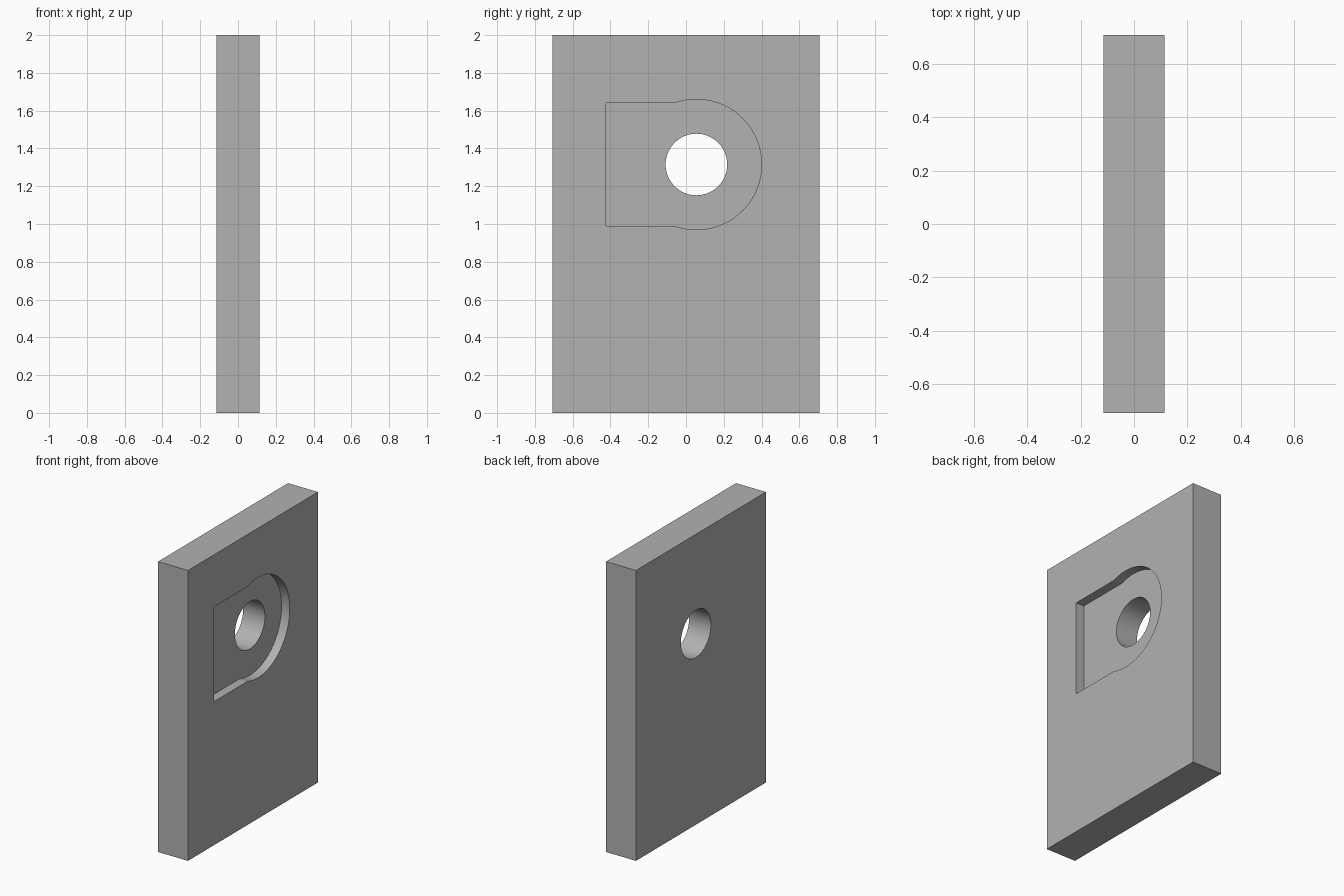
import bpy, bmesh, math

if "Cube" in bpy.data.objects:
    bpy.data.objects.remove(bpy.data.objects["Cube"], do_unlink=True)

THICK, WIDTH, HEIGHT = 0.228, 1.414, 2.0
HOLE_Y, HOLE_Z, HOLE_R = 0.055, 1.315, 0.163
POCKET_R, POCKET_HALF, POCKET_END, POCKET_DEPTH = 0.345, 0.326, -0.423, 0.062

grey = bpy.data.materials.new("plain grey")
grey.use_nodes = True
grey.diffuse_color = (0.445, 0.445, 0.445, 1)
grey.node_tree.nodes["Principled BSDF"].inputs["Base Color"].default_value = grey.diffuse_color


def prism(name, outline, x0, x1):
    """Extrude a (y, z) outline along x."""
    bm = bmesh.new()
    base = bm.faces.new([bm.verts.new((x0, y, z)) for y, z in outline])
    ext = bmesh.ops.extrude_face_region(bm, geom=[base])
    moved = [v for v in ext["geom"] if isinstance(v, bmesh.types.BMVert)]
    bmesh.ops.translate(bm, verts=moved, vec=(x1 - x0, 0, 0))
    bmesh.ops.recalc_face_normals(bm, faces=bm.faces)
    mesh = bpy.data.meshes.new(name)
    bm.to_mesh(mesh)
    bm.free()
    mesh.materials.append(grey)
    obj = bpy.data.objects.new(name, mesh)
    bpy.context.collection.objects.link(obj)
    return obj


def arc(radius, start, end, steps):
    angles = [start + (end - start) * i / steps for i in range(steps + 1)]
    return [(HOLE_Y + radius * math.cos(a), HOLE_Z + radius * math.sin(a)) for a in angles]


# Rectangular slab
w = WIDTH / 2
plate = prism("plate", [(-w, 0), (w, 0), (w, HEIGHT), (-w, HEIGHT)], -THICK / 2, THICK / 2)

# Shallow pocket: round end joined to a slightly narrower square end
meet = math.pi - math.asin(POCKET_HALF / POCKET_R)
outline = arc(POCKET_R, -meet, meet, 72)
outline += [(POCKET_END, HOLE_Z + POCKET_HALF), (POCKET_END, HOLE_Z - POCKET_HALF)]
pocket = prism("pocket_cutter", outline, THICK / 2 - POCKET_DEPTH, THICK)

# Round through hole
hole = prism("hole_cutter", arc(HOLE_R, 0, 2 * math.pi, 64)[:-1], -THICK, THICK)

# Cut both shapes out of the slab
for cutter in (pocket, hole):
    cutter.hide_render = True
    mod = plate.modifiers.new(cutter.name, "BOOLEAN")
    mod.operation = "DIFFERENCE"
    mod.solver = "EXACT"
    mod.object = cutter
bpy.ops.object.select_all(action="DESELECT")
bpy.context.view_layer.objects.active = plate
plate.select_set(True)
for mod in list(plate.modifiers):
    bpy.ops.object.modifier_apply(modifier=mod.name)
for cutter in (pocket, hole):
    bpy.data.objects.remove(cutter, do_unlink=True)

# Smooth curved walls, sharp edges elsewhere
bpy.ops.object.shade_smooth_by_angle(angle=math.radians(15))
